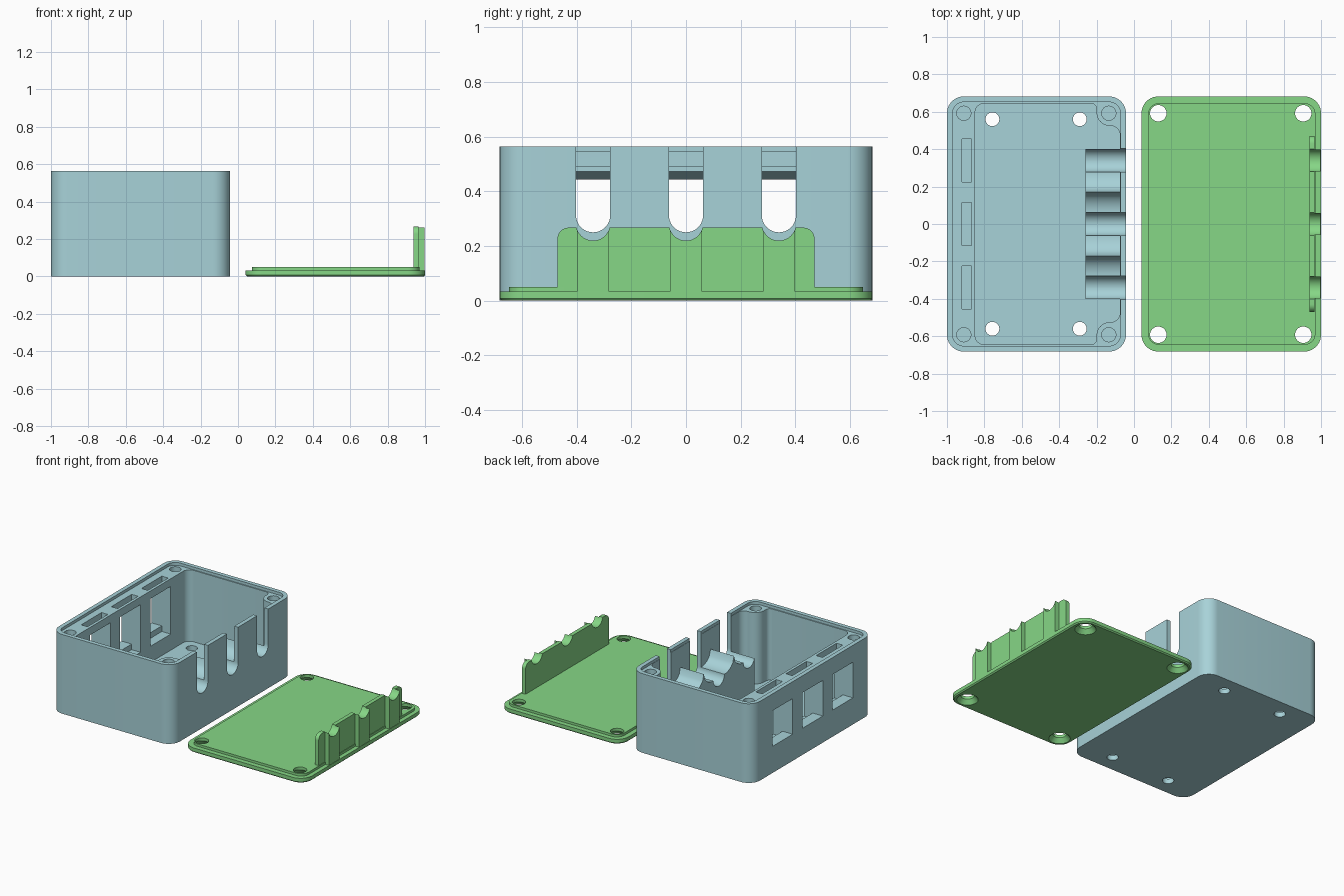
import bpy
import bmesh
import math
from mathutils import Vector

if "Cube" in bpy.data.objects:
    bpy.data.objects.remove(bpy.data.objects["Cube"])


def material(name, color):
    mat = bpy.data.materials.new(name)
    mat.use_nodes = True
    mat.diffuse_color = color
    mat.node_tree.nodes["Principled BSDF"].inputs["Base Color"].default_value = color
    return mat


def fillet(corners, steps=10):
    """Round each (a, b, radius) corner of a closed outline."""
    out = []
    for i, (a, b, r) in enumerate(corners):
        p = Vector((a, b))
        if r == 0:
            out.append(p)
            continue
        u = (Vector(corners[i - 1][:2]) - p).normalized()
        v = (Vector(corners[(i + 1) % len(corners)][:2]) - p).normalized()
        half = u.angle(v) / 2
        center = p + (u + v).normalized() * r / math.sin(half)
        start = (p + u * r / math.tan(half) - center).normalized()
        end = (p + v * r / math.tan(half) - center).normalized()
        out += [center + start.slerp(end, k / steps).normalized() * r
                for k in range(steps + 1)]
    return out


def rounded_rect(a0, a1, b0, b1, r):
    return fillet([(a0, b0, r), (a1, b0, r), (a1, b1, r), (a0, b1, r)])


def prism(name, outline, lo, hi, axis="z", chamfer=0):
    """Extrude a closed outline along one axis."""
    place = {"x": lambda a, b, h: (h, a, b),
             "y": lambda a, b, h: (a, h, b),
             "z": lambda a, b, h: (a, b, h)}[axis]
    bm = bmesh.new()
    low = [bm.verts.new(place(a, b, lo)) for a, b in outline]
    high = [bm.verts.new(place(a, b, hi)) for a, b in outline]
    base = bm.faces.new(low)
    bm.faces.new(high)
    n = len(low)
    for i in range(n):
        j = (i + 1) % n
        bm.faces.new((low[i], low[j], high[j], high[i]))
    bmesh.ops.recalc_face_normals(bm, faces=bm.faces)
    if chamfer:
        bmesh.ops.bevel(bm, geom=list(base.edges), offset=chamfer,
                        segments=1, affect="EDGES")
    return finish(name, bm)


def cone(name, x, y, lo, hi, r_lo, r_hi):
    bm = bmesh.new()
    bmesh.ops.create_cone(bm, cap_ends=True, segments=32, radius1=r_lo,
                          radius2=r_hi, depth=hi - lo)
    bmesh.ops.translate(bm, verts=bm.verts, vec=(x, y, (lo + hi) / 2))
    return finish(name, bm)


def finish(name, bm):
    mesh = bpy.data.meshes.new(name)
    bm.to_mesh(mesh)
    bm.free()
    obj = bpy.data.objects.new(name, mesh)
    bpy.context.collection.objects.link(obj)
    return obj


def combine(target, other, operation):
    mod = target.modifiers.new(operation.lower(), "BOOLEAN")
    mod.operation = operation
    mod.solver = "EXACT"
    mod.object = other
    bpy.context.view_layer.objects.active = target
    bpy.ops.object.modifier_apply(modifier=mod.name)
    bpy.data.objects.remove(other)


def add(target, other):
    combine(target, other, "UNION")


def cut(target, other):
    combine(target, other, "DIFFERENCE")


def complete(obj, mat):
    obj.data.materials.clear()
    obj.data.materials.append(mat)
    bpy.ops.object.select_all(action="DESELECT")
    obj.select_set(True)
    bpy.context.view_layer.objects.active = obj
    bpy.ops.object.shade_smooth_by_angle(angle=math.radians(30))


blue = material("blue grey", (0.39, 0.645, 0.69, 1))
green = material("green", (0.24, 0.68, 0.24, 1))
PORTS = (-0.34, 0, 0.34)
HEIGHT = 0.565

# Case body with lid recess and cavity that leaves two corner screw columns
case = prism("case", rounded_rect(-1, -0.043, -0.682, 0.682, 0.09), 0, HEIGHT)
cut(case, prism("recess", rounded_rect(-0.97, -0.073, -0.652, 0.652, 0.06), HEIGHT - 0.02, 0.7))
column = [(-0.075, 0.525, 0.05), (-0.2, 0.525, 0.07), (-0.2, 0.645, 0.03)]
cavity = [(-0.85, -0.645, 0.05)]
cavity += [(x, -y, r) for x, y, r in reversed(column)] + column
cavity += [(-0.85, 0.645, 0.05)]
cut(case, prism("cavity", fillet(cavity), 0.035, 0.7))

# Cable cradle with pointed ridges between the cables
ridge_z, shoulder_z = 0.40, 0.31
cradle = [(-0.4, 0.02), (0.4, 0.02), (0.4, shoulder_z)]
for mid in (0.17, -0.17):
    for k in range(-8, 9):
        t = abs(k) / 8
        rise = 1 - math.sqrt(1 - (1 - t) ** 2)
        cradle.append((mid - 0.11 * k / 8, shoulder_z + (ridge_z - shoulder_z) * rise))
cradle.append((-0.4, shoulder_z))
add(case, prism("cradle", cradle, -0.26, -0.06, "x"))

# Cable slots, and connector windows with latch pockets
for y in PORTS:
    w = 0.0625
    slot = fillet([(y - w, 0.25, w * 0.999), (y + w, 0.25, w * 0.999),
                   (y + w, 0.7, 0), (y - w, 0.7, 0)])
    cut(case, prism("slot", slot, -0.3, 0, "x"))
    window = [(-1.04, 0.19), (-0.92, 0.19), (-0.92, 0.15), (-0.83, 0.15),
              (-0.83, 0.49), (-0.87, 0.49), (-0.87, 0.7), (-0.92, 0.7),
              (-0.92, 0.473), (-1, 0.444), (-1.04, 0.444)]
    cut(case, prism("window", window, y - 0.115, y + 0.115, "y"))

# Screw holes in the case rim and mounting holes in the floor
for side in (-1, 1):
    for x in (-0.91, -0.135):
        cut(case, cone("screw_hole", x, side * 0.592, 0.25, 0.7, 0.038, 0.038))
    for x in (-0.757, -0.29):
        cut(case, cone("mount_hole", x, side * 0.56, -0.1, 0.1, 0.037, 0.037))
complete(case, blue)

# Lid plate with raised lip
lid = prism("lid", rounded_rect(0.04, 1, -0.682, 0.682, 0.09), 0, 0.033, chamfer=0.008)
add(lid, prism("lip", rounded_rect(0.075, 0.97, -0.647, 0.647, 0.06), 0.015, 0.05))

# Upright tab with slot fillers and cable dips
tab = fillet([(-0.47, 0.02, 0), (0.47, 0.02, 0), (0.47, 0.267, 0.04), (-0.47, 0.267, 0.04)])
add(lid, prism("tab", tab, 0.938, 0.966, "x"))
for y in PORTS:
    a, b = y - 0.059, y + 0.059
    add(lid, prism("filler", [(a, 0.02), (b, 0.02), (b, 0.267), (a, 0.267)], 0.95, 0.998, "x"))
for y in PORTS:
    ring = [(y + 0.0625 * math.cos(k * math.tau / 32), 0.282 + 0.0625 * math.sin(k * math.tau / 32))
            for k in range(32)]
    cut(lid, prism("dip", ring, 0.85, 1.1, "x"))

# Countersunk lid holes
for side in (-1, 1):
    for x in (0.13, 0.905):
        cut(lid, cone("lid_hole", x, side * 0.592, -0.1, 0.1, 0.044, 0.044))
        cut(lid, cone("countersink", x, side * 0.592, -0.01, 0.03, 0.078, 0.044))
complete(lid, green)
